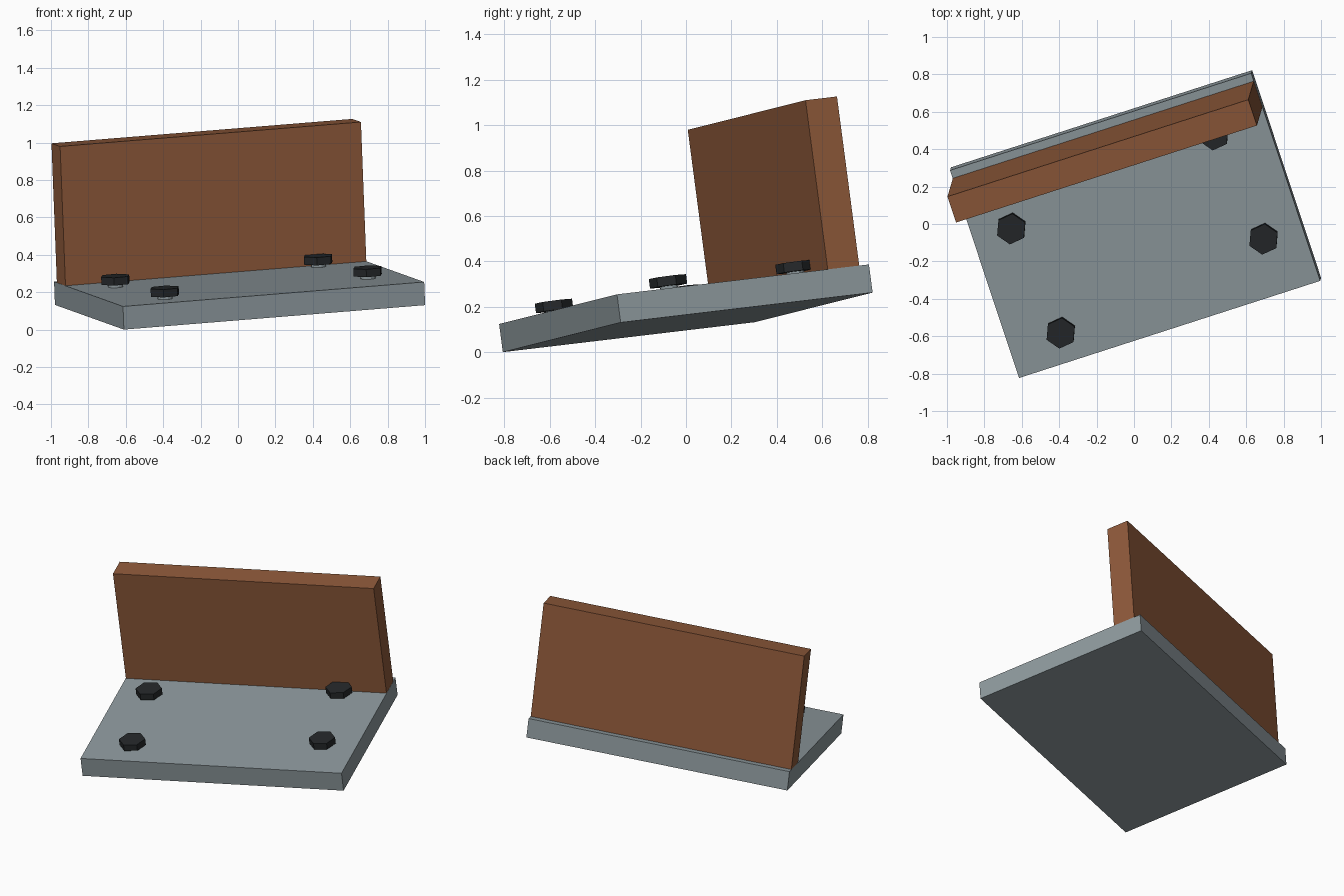
import bpy, bmesh
from math import radians, cos, sin
from mathutils import Matrix, Vector

if "Cube" in bpy.data.objects:
    bpy.data.objects.remove(bpy.data.objects["Cube"])

# Tilted frame of the bracket: origin at the lowest corner of the plate
u = Vector((0.949, 0.306, 0.077)).normalized()
n = u.cross(Vector((-0.314, 0.943, 0.112))).normalized()
v = n.cross(u)
FRAME = Matrix((u, v, n)).transposed().to_4x4()
FRAME.translation = (-0.61, -0.807, 0)

LENGTH, DEPTH, THICK = 1.697, 1.177, 0.125


def material(name, color):
    m = bpy.data.materials.new(name)
    m.diffuse_color = (*color, 1)
    m.use_nodes = True
    m.node_tree.nodes["Principled BSDF"].inputs["Base Color"].default_value = m.diffuse_color
    return m


steel = material("steel", (0.27, 0.32, 0.34))
rust = material("rust_brown", (0.27, 0.10, 0.042))
black = material("black_oxide", (0.018, 0.021, 0.023))


def finish(name, bm, mat, local=Matrix()):
    mesh = bpy.data.meshes.new(name)
    bm.to_mesh(mesh)
    bm.free()
    mesh.materials.append(mat)
    ob = bpy.data.objects.new(name, mesh)
    ob.matrix_world = FRAME @ local
    bpy.context.collection.objects.link(ob)


def box(name, lo, hi, mat):
    lo, hi = Vector(lo), Vector(hi)
    bm = bmesh.new()
    bmesh.ops.create_cube(bm, size=1, matrix=Matrix.Translation((lo + hi) / 2)
                          @ Matrix.Diagonal((*(hi - lo), 1)))
    finish(name, bm, mat)


def prism(name, sides, radius, z0, z1, mat, local):
    bm = bmesh.new()
    bmesh.ops.create_cone(bm, cap_ends=True, segments=sides, radius1=radius,
                          radius2=radius, depth=z1 - z0,
                          matrix=Matrix.Translation((0, 0, (z0 + z1) / 2)))
    finish(name, bm, mat, local)


# Base plate and upright wall, the wall sunk slightly into the plate
box("base_plate", (0, 0, 0), (LENGTH, DEPTH, THICK), steel)
box("upright_wall", (0.001, 0.985, THICK - 0.06),
    (LENGTH - 0.001, 1.132, THICK + 0.752), rust)

# Four bolts in a rectangle turned slightly against the plate
TURN = radians(7)
for i in (0, 1):
    for j in (0, 1):
        a, b = 1.2 * i, 0.62 * j
        x = 0.292 + a * cos(TURN) - b * sin(TURN)
        y = 0.167 + a * sin(TURN) + b * cos(TURN)
        place = Matrix.Translation((x, y, 0)) @ Matrix.Rotation(TURN, 4, 'Z')
        tag = f"{i * 2 + j + 1}"
        prism("bolt_shank_" + tag, 12, 0.04, 0.09, 0.15, steel, place)
        prism("bolt_head_" + tag, 6, 0.083, 0.143, 0.185, black,
              place @ Matrix.Rotation(radians(30), 4, 'Z'))
